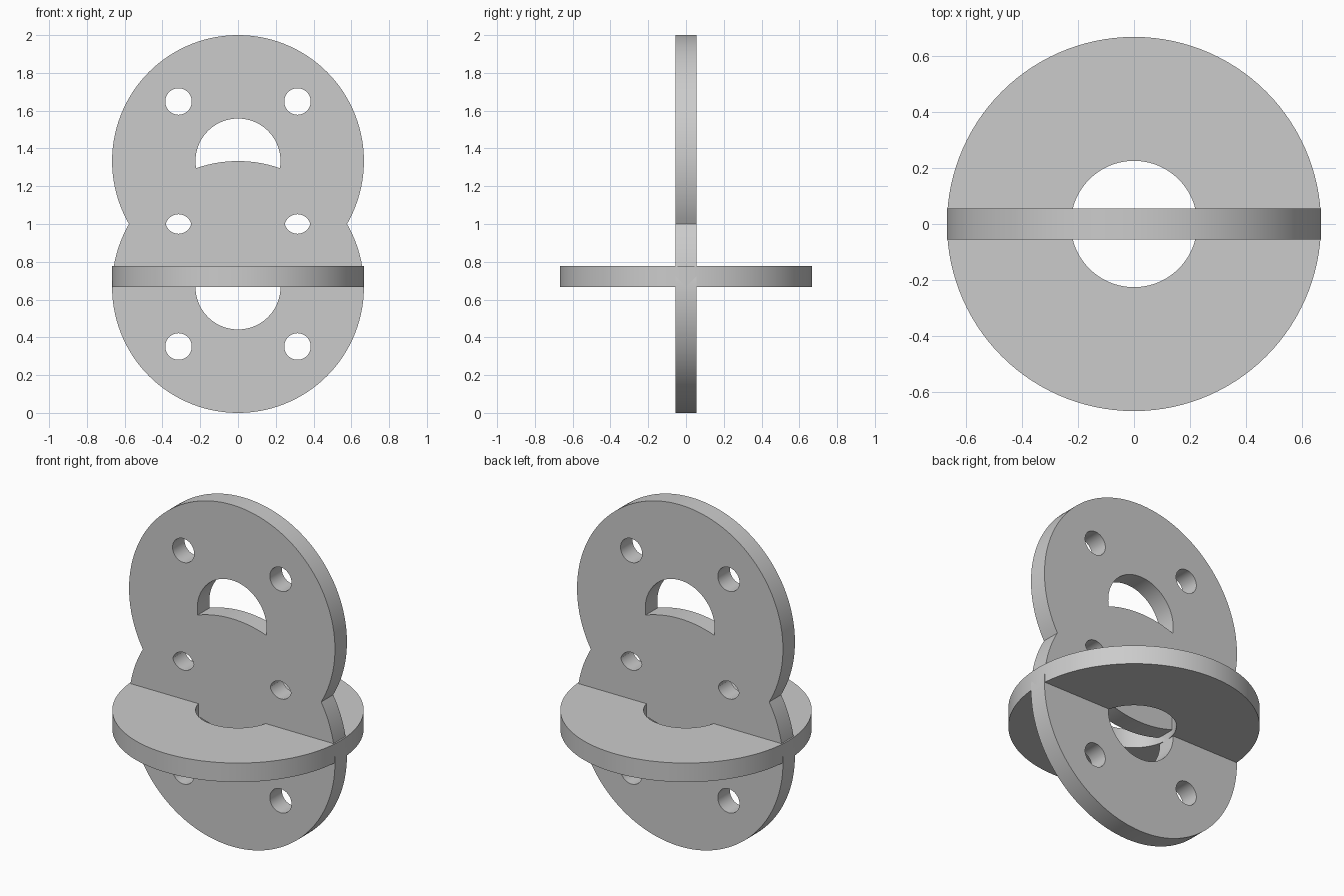
import bpy, bmesh
from math import sin, cos, asin, radians, pi, ceil
from mathutils import Matrix

cube = bpy.data.objects.get("Cube")
if cube:
    bpy.data.objects.remove(cube, do_unlink=True)

R = 2 / 3          # disc radius
BORE = 0.225       # centre hole radius
BOLT = 0.07        # small hole radius
OFFSET = 0.315     # small hole distance from disc centre on each axis
THICK = 1 / 9
LOW, HIGH = R, 2 * R   # centres of the two upright discs

grey = bpy.data.materials.new("plain_grey")
grey.use_nodes = True
colour = (0.6, 0.6, 0.6, 1)
grey.diffuse_color = colour
grey.node_tree.nodes["Principled BSDF"].inputs["Base Color"].default_value = colour


def arc(cx, cy, r, start=0.0, end=2 * pi):
    """Points along an arc, without its last point."""
    n = max(6, ceil(abs(end - start) / radians(3)))
    steps = [start + (end - start) * i / n for i in range(n)]
    return [(cx + r * cos(a), cy + r * sin(a)) for a in steps]


def plate(name, loops, matrix):
    """Flat plate from an outline and its holes, centred on its thickness."""
    bm = bmesh.new()
    for loop in loops:
        verts = [bm.verts.new((x, y, -THICK / 2)) for x, y in loop]
        for a, b in zip(verts, verts[1:] + verts[:1]):
            bm.edges.new((a, b))
    bmesh.ops.triangle_fill(bm, edges=bm.edges[:], use_beauty=True)
    top = bmesh.ops.extrude_face_region(bm, geom=bm.faces[:])["geom"]
    moved = [v for v in top if isinstance(v, bmesh.types.BMVert)]
    bmesh.ops.translate(bm, verts=moved, vec=(0, 0, THICK))
    bmesh.ops.recalc_face_normals(bm, faces=bm.faces[:])
    bm.transform(matrix)
    mesh = bpy.data.meshes.new(name)
    bm.to_mesh(mesh)
    bm.free()
    mesh.materials.append(grey)
    obj = bpy.data.objects.new(name, mesh)
    bpy.context.collection.objects.link(obj)
    bpy.ops.object.select_all(action="DESELECT")
    obj.select_set(True)
    bpy.context.view_layer.objects.active = obj
    bpy.ops.object.shade_smooth_by_angle(angle=radians(25))
    return obj


# Upright plate: two overlapping discs merged into one outline
waist = asin((HIGH - 1) / R)
outline = arc(0, HIGH, R, -waist, pi + waist) + arc(0, LOW, R, pi - waist, 2 * pi + waist)

# Centre hole, cut short by the rim of the other disc
half = asin(BORE / (2 * R))
bore = arc(0, HIGH, BORE, -half, pi + half) + arc(0, LOW, R, pi / 2 + 2 * half, pi / 2 - 2 * half)
loops = [outline, bore, [(x, 2 - z) for x, z in bore]]

# Small holes: round at the ends, lens shaped where the discs overlap
lens_up, lens_low = HIGH - OFFSET, LOW + OFFSET
tip = asin((lens_up - 1) / BOLT)
for x in (-OFFSET, OFFSET):
    loops.append(arc(x, HIGH + OFFSET, BOLT))
    loops.append(arc(x, LOW - OFFSET, BOLT))
    loops.append(arc(x, lens_low, BOLT, tip, pi - tip)
                 + arc(x, lens_up, BOLT, pi + tip, 2 * pi - tip))

plate("upright_double_disc", loops, Matrix.Rotation(pi / 2, 4, "X"))

# Level ring around the lower half
plate("level_ring", [arc(0, 0, R), arc(0, 0, BORE)],
      Matrix.Translation((0, 0, LOW + THICK / 2)))
